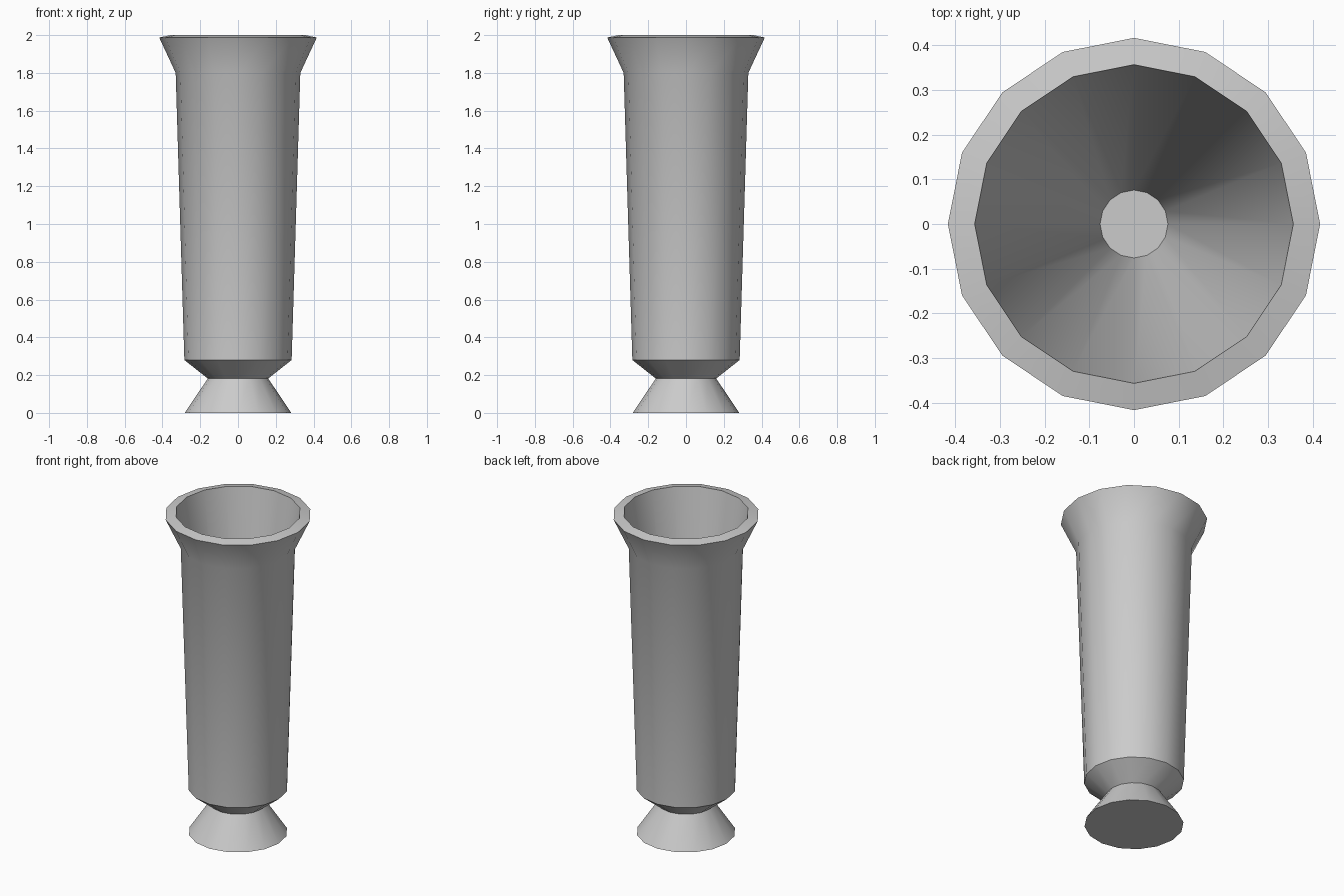
import bpy, bmesh, math

if "Cube" in bpy.data.objects:
    bpy.data.objects.remove(bpy.data.objects["Cube"])

SIDES = 16

# Profile (radius, height): foot, neck, body, flared lip, then the inner cavity
profile = [(0.282, 0.0), (0.16, 0.182), (0.284, 0.28), (0.33, 1.80),
           (0.417, 1.987), (0.357, 2.0), (0.076, 0.26)]

bm = bmesh.new()
rings = []
for r, z in profile:
    rings.append([bm.verts.new((r * math.cos(2 * math.pi * i / SIDES),
                                r * math.sin(2 * math.pi * i / SIDES), z))
                  for i in range(SIDES)])

# Walls between neighbouring rings
for low, high in zip(rings, rings[1:]):
    for i in range(SIDES):
        j = (i + 1) % SIDES
        bm.faces.new((low[i], low[j], high[j], high[i]))

# Underside of the foot and floor of the cavity
bm.faces.new(rings[0][::-1])
bm.faces.new(rings[-1])
bm.normal_update()

mesh = bpy.data.meshes.new("vase")
bm.to_mesh(mesh)
bm.free()
vase = bpy.data.objects.new("vase", mesh)
bpy.context.collection.objects.link(vase)

# Smooth round the sides, sharp at the rim, shoulder and neck
bpy.context.view_layer.objects.active = vase
vase.select_set(True)
bpy.ops.object.shade_smooth_by_angle(angle=math.radians(30))
